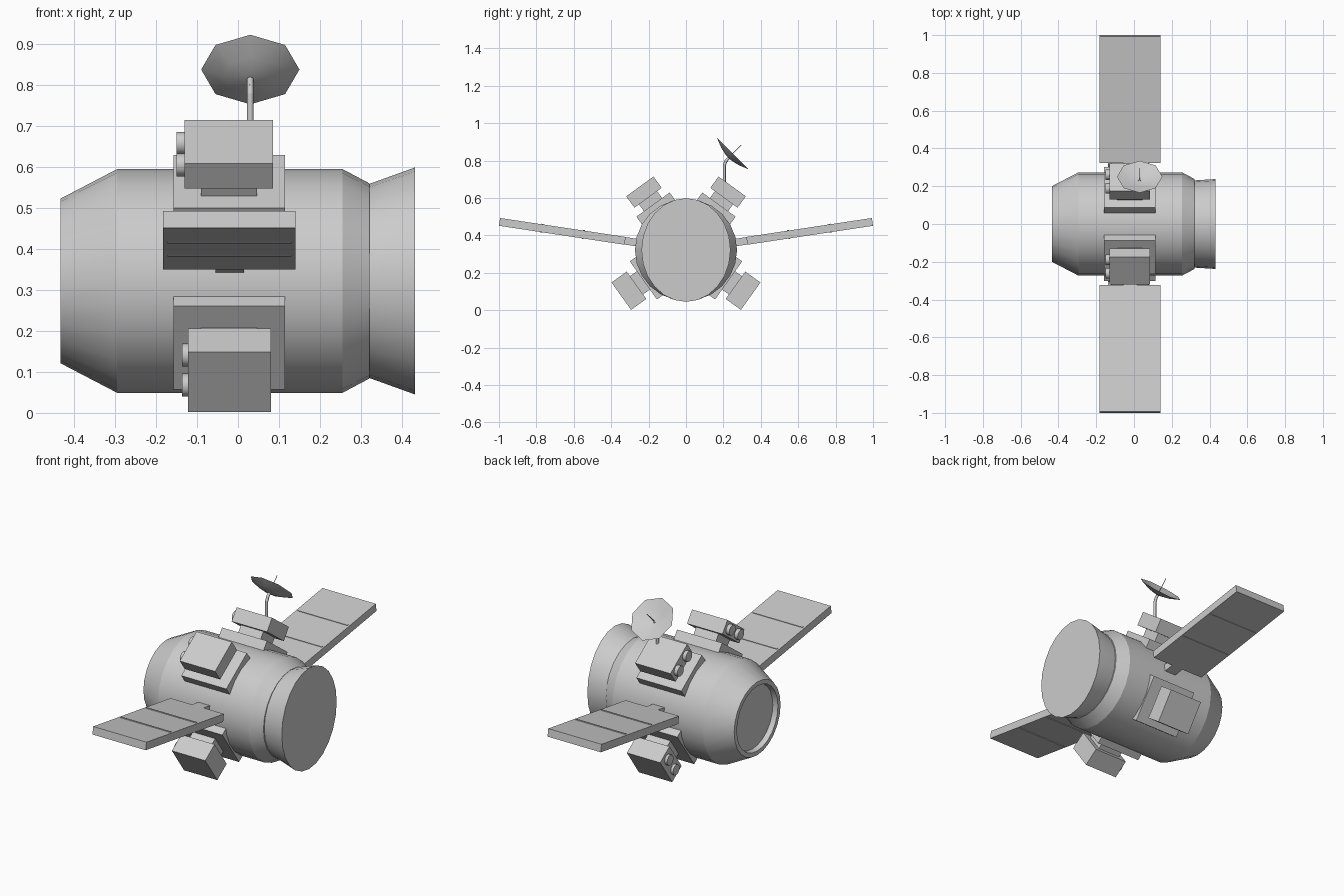
import bpy, bmesh, math
from mathutils import Vector, Matrix

if "Cube" in bpy.data.objects:
    bpy.data.objects.remove(bpy.data.objects["Cube"])

CZ = 0.322  # height of the body axis


def finish(bm, name, smooth=None):
    bmesh.ops.recalc_face_normals(bm, faces=bm.faces)
    me = bpy.data.meshes.new(name)
    bm.to_mesh(me)
    bm.free()
    ob = bpy.data.objects.new(name, me)
    bpy.context.collection.objects.link(ob)
    if smooth:
        bpy.ops.object.select_all(action='DESELECT')
        ob.select_set(True)
        bpy.context.view_layer.objects.active = ob
        bpy.ops.object.shade_smooth_by_angle(angle=math.radians(smooth))
    return ob


def lathe(name, profile, n, mat, smooth=None):
    """Rings (height, ra, rb) around local z, closed with flat ends."""
    bm = bmesh.new()
    rings = []
    for h, ra, rb in profile:
        rings.append([bm.verts.new(mat @ Vector((ra * math.cos(2 * math.pi * i / n),
                                                 rb * math.sin(2 * math.pi * i / n), h)))
                      for i in range(n)])
    for a, b in zip(rings, rings[1:]):
        for i in range(n):
            bm.faces.new((a[i], a[(i + 1) % n], b[(i + 1) % n], b[i]))
    bm.faces.new(rings[0])
    bm.faces.new(rings[-1])
    return finish(bm, name, smooth)


def frame(side, deg):
    """Local axes: x along body, y sideways, z radially outward at this angle."""
    a = math.radians(deg)
    n = Vector((0, side * math.cos(a), math.sin(a)))
    t = Vector((0, -side * math.sin(a), math.cos(a)))
    m = Matrix((Vector((1, 0, 0)), t, n)).transposed().to_4x4()
    return Matrix.Translation((0, 0, CZ)) @ m


def box(name, m, x, w, d):
    bm = bmesh.new()
    bmesh.ops.create_cube(bm, size=1)
    for v in bm.verts:
        p = [r[0] + (c + 0.5) * (r[1] - r[0]) for c, r in zip(v.co, (x, w, d))]
        v.co = m @ Vector(p)
    return finish(bm, name)


def rod(name, a, b, r, n=8):
    a, b = Vector(a), Vector(b)
    m = Matrix.Translation(a) @ (b - a).to_track_quat('Z', 'Y').to_matrix().to_4x4()
    return lathe(name, [(0, r, r), ((b - a).length, r, r)], n, m, 50)


# body turned along x: local x -> z, local y -> y, local z -> x
along_x = Matrix.Translation((0, 0, CZ)) @ Matrix(((0, 0, 1), (0, 1, 0), (1, 0, 0))).to_4x4()
lathe("body_hull", [(-0.405, 0.174, 0.174), (-0.433, 0.178, 0.178), (-0.433, 0.201, 0.201),
                    (-0.295, 0.273, 0.273), (0.255, 0.273, 0.273), (0.321, 0.238, 0.238)],
      24, along_x, 20)
lathe("flared_skirt", [(0.30, 0.232, 0.228), (0.321, 0.237, 0.231), (0.432, 0.277, 0.238)],
      24, along_x, 30)

for side, label in ((-1, "front"), (1, "back")):
    # solar wing with arm and divider ribs
    m = frame(side, 8.57)
    box(label + "_wing_arm", m, (-0.055, 0.015), (-0.02, 0.02), (0.25, 0.34))
    box(label + "_solar_panel", m, (-0.183, 0.14), (-0.021, 0.021), (0.329, 1.008))
    for i, d in enumerate((0.555, 0.78)):
        box(f"{label}_panel_rib_{i}", m, (-0.172, 0.13), (-0.024, 0.024), (d - 0.005, d + 0.005))

    # equipment pods: angle, base half width, base outer, pod inner, pod outer, pod x range
    for level, deg, bw, b0, b1, p0, p1, x0, x1, cx in (
            ("upper", 54, 0.11, 0.23, 0.30, 0.345, 0.42, -0.13, 0.085, -0.15),
            ("lower", -35.5, 0.125, 0.232, 0.28, 0.325, 0.425, -0.122, 0.08, -0.137)):
        m = frame(side, deg)
        tag = f"{label}_{level}"
        box(tag + "_pod_base", m, (-0.158, 0.115), (-bw, bw), (b0, b1))
        box(tag + "_pod_neck", m, (-0.09, 0.046), (-0.06, 0.06), (b1 - 0.01, p0 + 0.01))
        box(tag + "_pod_box", m, (x0, x1), (-0.09, 0.09), (p0, p1))
        mid = (p0 + p1) / 2
        for k in (-1, 1):
            rod(f"{tag}_thruster_{k + 1}", m @ Vector((x0 + 0.01, 0.045 * k, mid)),
                m @ Vector((cx, 0.045 * k, mid)), 0.028, 12)

# dish antenna on a bent mast
DX = 0.03
rod("mast_lower", (DX, 0.205, 0.66), (DX, 0.205, 0.78), 0.008)
rod("mast_bend", (DX, 0.205, 0.775), (DX, 0.214, 0.799), 0.008)
rod("mast_upper", (DX, 0.212, 0.796), (DX, 0.234, 0.82), 0.008)
tilt = Matrix.Translation((DX, 0.25, 0.838)) @ Matrix.Rotation(math.radians(-45), 4, 'X')
lathe("dish", [(h, r, r) for h, r in ((-0.032, 0.02), (-0.022, 0.065), (0, 0.12),
                                      (-0.017, 0.065), (-0.027, 0.02))], 8, tilt, 40)
rod("dish_feed", tilt @ Vector((0, 0, -0.028)), tilt @ Vector((0, 0, 0.065)), 0.002, 6)
